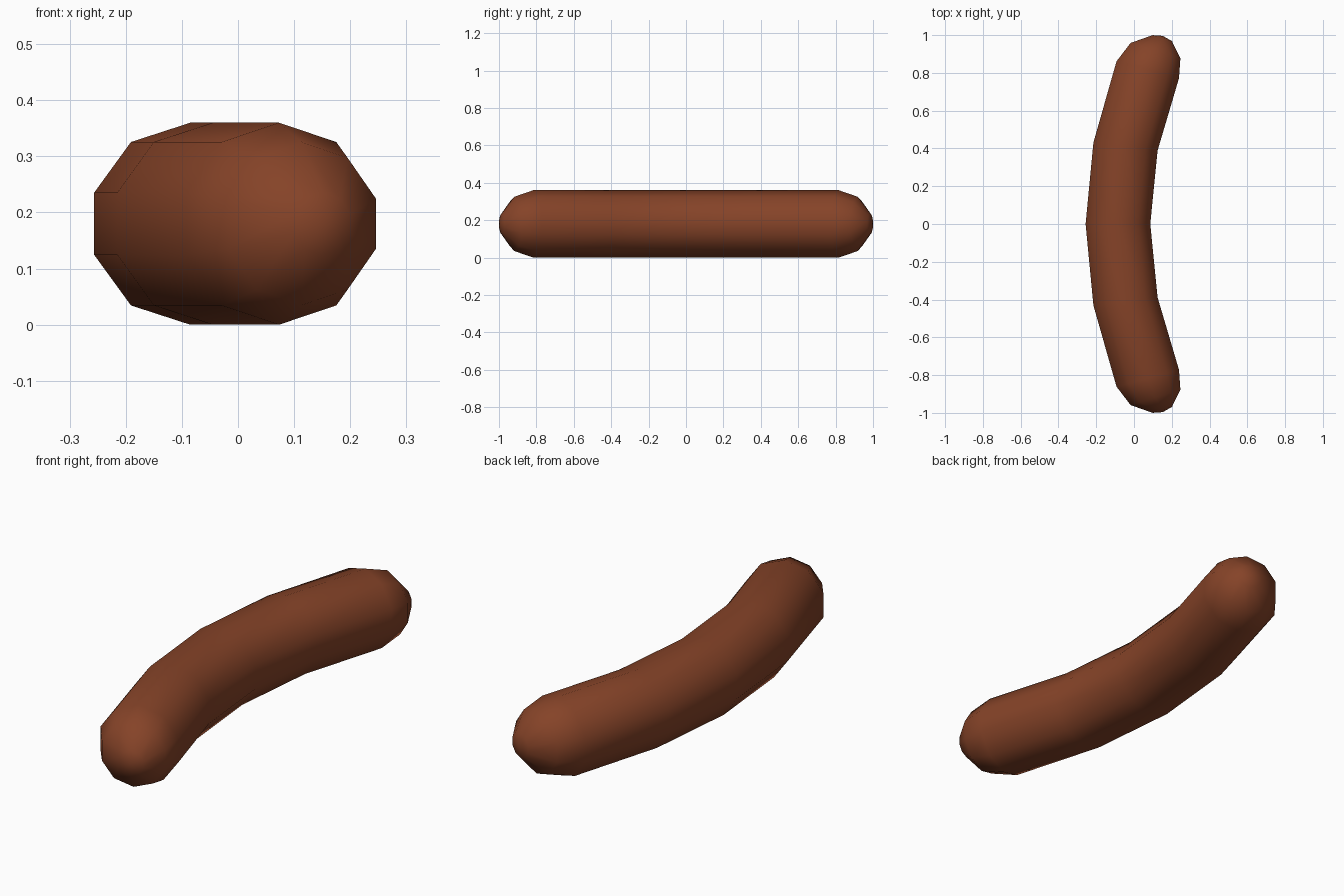
import bpy, bmesh, math
from mathutils import Vector

if "Cube" in bpy.data.objects:
    bpy.data.objects.remove(bpy.data.objects["Cube"])

SIDES = 10
MID_Z = 0.18

# Half of the bent centre line: x, y, tilt of the ring (dx/dy), radius
half = [(-0.045, 0.41, 0.125, 0.18),
        (0.073, 0.817, 0.27, 0.18),
        (0.114, 0.918, 0.31, 0.145),
        (0.150, 0.984, 0.31, 0.056)]
tip = (0.152, 0.996)
rings = [(x, -y, -t, r) for x, y, t, r in reversed(half)]
rings += [(-0.085, 0.0, 0.0, 0.18)] + half

bm = bmesh.new()

# Ten-sided rings along the path
loops = []
for x, y, t, r in rings:
    across = Vector((1, -t, 0)).normalized()
    loop = []
    for i in range(SIDES):
        a = math.radians(90) + i * math.tau / SIDES
        loop.append(bm.verts.new(Vector((x, y, MID_Z)) + across * (r * math.cos(a))
                                 + Vector((0, 0, r * math.sin(a)))))
    loops.append(loop)

# Skin between rings
for a, b in zip(loops, loops[1:]):
    for i in range(SIDES):
        j = (i + 1) % SIDES
        bm.faces.new((a[i], a[j], b[j], b[i]))

# Rounded tips
for loop, side in ((loops[0], -1), (loops[-1], 1)):
    pole = bm.verts.new((tip[0], side * tip[1], MID_Z))
    for i in range(SIDES):
        bm.faces.new((loop[i], loop[(i + 1) % SIDES], pole))

bmesh.ops.recalc_face_normals(bm, faces=bm.faces)
for f in bm.faces:
    f.smooth = True

mesh = bpy.data.meshes.new("sausage")
bm.to_mesh(mesh)
bm.free()

mat = bpy.data.materials.new("reddish brown")
mat.diffuse_color = (0.235, 0.056, 0.021, 1)
mat.use_nodes = True
mat.node_tree.nodes["Principled BSDF"].inputs["Base Color"].default_value = mat.diffuse_color
mesh.materials.append(mat)
bpy.context.collection.objects.link(bpy.data.objects.new("sausage", mesh))
